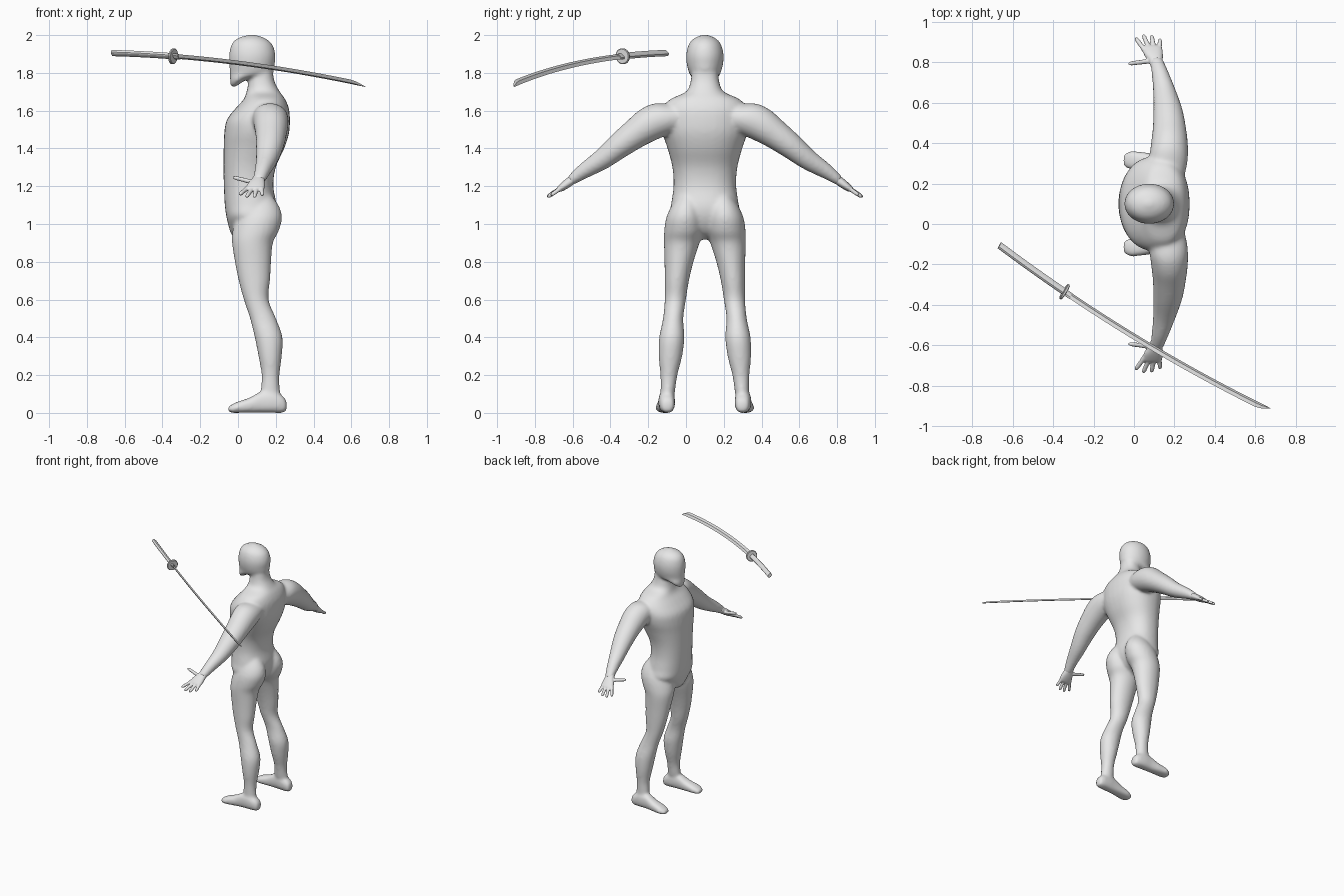
import bpy, bmesh, math
from mathutils import Vector

X, Y, Z = Vector((1, 0, 0)), Vector((0, 1, 0)), Vector((0, 0, 1))
YC = 0.1  # the figure's plane of symmetry

grey = bpy.data.materials.new("light grey")
grey.diffuse_color = (0.8, 0.8, 0.8, 1)


def spline(rows, sub):
    """Catmull-Rom rows between the given (cx, cy, cz, ru, rv) rows."""
    out = []
    for i in range(len(rows) - 1):
        a, b, c, d = (rows[max(i - 1, 0)], rows[i], rows[i + 1],
                      rows[min(i + 2, len(rows) - 1)])
        for k in range(sub):
            t = k / sub
            out.append([0.5 * (2 * q + (r - p) * t + (2 * p - 5 * q + 4 * r - s) * t * t
                               + (3 * q - p - 3 * r + s) * t ** 3)
                        for p, q, r, s in zip(a, b, c, d)])
    return out + [rows[-1]]


def loft(bm, rows, u, v, side=1, n=24, power=2.0, sub=4):
    """Closed tube of superellipse rings; side=-1 mirrors it in y."""
    rings = []
    for cx, cy, cz, ru, rv in spline(rows, sub):
        ring = []
        for i in range(n):
            a = 2 * math.pi * i / n
            c, s = math.cos(a), math.sin(a)
            pu = math.copysign(abs(c) ** (2 / power), c) * max(ru, 0.001)
            pv = math.copysign(abs(s) ** (2 / power), s) * max(rv, 0.001)
            p = Vector((cx, cy, cz)) + u * pu + v * pv
            p.y *= side
            ring.append(bm.verts.new(p))
        rings.append(ring)
    for r0, r1 in zip(rings, rings[1:]):
        for i in range(n):
            j = (i + 1) % n
            bm.faces.new((r0[i], r0[j], r1[j], r1[i]))
    bm.faces.new(rings[0][::-1])
    bm.faces.new(rings[-1])


def finish(name, bm, offset=0.0, voxel=None, smooth=0):
    bmesh.ops.recalc_face_normals(bm, faces=bm.faces)
    me = bpy.data.meshes.new(name)
    bm.to_mesh(me)
    bm.free()
    me.materials.append(grey)
    ob = bpy.data.objects.new(name, me)
    ob.location.y = offset
    bpy.context.collection.objects.link(ob)
    if voxel:  # fuse the overlapping parts into one skin
        m = ob.modifiers.new("fuse", 'REMESH')
        m.mode, m.voxel_size, m.use_smooth_shade = 'VOXEL', voxel, True
        m = ob.modifiers.new("soften", 'SMOOTH')
        m.factor, m.iterations = 0.5, smooth
    return ob


def level(z, x0, x1, y0, y1):
    """Horizontal section from its x and y extents."""
    return ((x0 + x1) / 2, (y0 + y1) / 2, z, (x1 - x0) / 2, (y1 - y0) / 2)


body = bmesh.new()

# torso and neck: height, front, back, half width
torso = [(0.92, -0.015, 0.10, 0.03), (0.95, -0.038, 0.15, 0.08), (0.99, -0.05, 0.18, 0.14),
         (1.04, -0.062, 0.20, 0.19), (1.10, -0.07, 0.205, 0.18), (1.20, -0.075, 0.187, 0.166),
         (1.30, -0.077, 0.20, 0.172), (1.40, -0.076, 0.245, 0.198), (1.48, -0.073, 0.27, 0.225),
         (1.55, -0.06, 0.275, 0.235), (1.61, -0.015, 0.27, 0.225), (1.66, 0.03, 0.25, 0.185),
         (1.70, 0.045, 0.222, 0.10), (1.75, 0.055, 0.195, 0.077), (1.80, 0.06, 0.185, 0.07),
         (1.88, 0.07, 0.17, 0.06)]
loft(body, [level(z, a, b, -w, w) for z, a, b, w in torso], X, Y, n=32, power=2.25)

# head with a jaw that drops to the chin
head = [(1.725, -0.039, -0.015, 0.02), (1.745, -0.041, 0.015, 0.048), (1.77, -0.042, 0.06, 0.07),
        (1.80, -0.043, 0.178, 0.084), (1.85, -0.047, 0.195, 0.097), (1.90, -0.047, 0.198, 0.099),
        (1.95, -0.035, 0.182, 0.086), (1.98, -0.008, 0.15, 0.062), (1.995, 0.03, 0.115, 0.032),
        (2.002, 0.06, 0.085, 0.01)]
loft(body, [level(z, a, b, -w, w) for z, a, b, w in head], X, Y, n=32)

# leg: height, front, back, inner and outer side
leg = [(0.07, 0.125, 0.225, 0.165, 0.235), (0.12, 0.12, 0.222, 0.157, 0.235),
       (0.20, 0.125, 0.22, 0.145, 0.236), (0.30, 0.108, 0.232, 0.12, 0.245),
       (0.40, 0.088, 0.236, 0.108, 0.242), (0.50, 0.063, 0.202, 0.114, 0.222),
       (0.60, 0.03, 0.162, 0.10, 0.213), (0.70, 0.003, 0.17, 0.084, 0.213),
       (0.80, -0.017, 0.176, 0.06, 0.214), (0.90, -0.032, 0.185, 0.028, 0.217),
       (0.96, -0.03, 0.215, 0.008, 0.216), (1.03, -0.01, 0.233, 0.008, 0.206),
       (1.09, 0.02, 0.22, 0.02, 0.18), (1.15, 0.06, 0.18, 0.04, 0.14)]

# foot, heel to toe
foot = [(0.258, 0.198, 0.035, 0.026, 0.026), (0.235, 0.199, 0.046, 0.038, 0.046),
        (0.18, 0.202, 0.058, 0.044, 0.058), (0.12, 0.204, 0.056, 0.042, 0.056),
        (0.06, 0.209, 0.040, 0.044, 0.040), (0.0, 0.214, 0.030, 0.047, 0.030),
        (-0.03, 0.215, 0.023, 0.042, 0.023), (-0.052, 0.213, 0.019, 0.026, 0.014)]

# arm, shoulder to wrist
arm = [(0.165, 0.12, 1.575, 0.08, 0.07), (0.17, 0.21, 1.562, 0.095, 0.095),
       (0.175, 0.29, 1.53, 0.092, 0.093), (0.175, 0.37, 1.477, 0.083, 0.08),
       (0.168, 0.46, 1.41, 0.073, 0.068), (0.152, 0.55, 1.338, 0.058, 0.055),
       (0.128, 0.65, 1.274, 0.042, 0.040), (0.109, 0.715, 1.226, 0.034, 0.026)]
across_arm = Vector((0, 0.58, 0.81))

for side in (1, -1):
    loft(body, [level(*r) for r in leg], X, Y, side)
    loft(body, foot, Y, Z, side, power=2.5)
    loft(body, arm, X, across_arm, side)
finish("body", body, YC, 0.01, 10)

# hands: palm, four fingers and thumb
palm = [(0.114, 0.675, 1.253, 0.030, 0.024), (0.107, 0.705, 1.232, 0.035, 0.024),
        (0.097, 0.735, 1.210, 0.046, 0.023), (0.091, 0.765, 1.188, 0.049, 0.018),
        (0.089, 0.777, 1.180, 0.044, 0.012)]
fingers = [((0.055, 0.755, 1.195), (0.008, 0.820, 1.155)),
           ((0.078, 0.760, 1.192), (0.045, 0.836, 1.143)),
           ((0.101, 0.760, 1.192), (0.086, 0.833, 1.142)),
           ((0.125, 0.755, 1.195), (0.129, 0.815, 1.152)),
           ((0.075, 0.705, 1.222), (-0.028, 0.692, 1.248))]
for side, name in ((1, "right_hand"), (-1, "left_hand")):
    hand = bmesh.new()
    loft(hand, palm, X, across_arm, side, power=2.3)
    for root, tip in fingers:
        p, q = Vector(root), Vector(tip)
        d = (q - p).normalized()
        u = d.cross(across_arm).normalized()
        rows = [(*p.lerp(q, t), r, r) for t, r in
                ((0, 0.013), (0.4, 0.0115), (0.85, 0.0105), (1, 0.005))]
        loft(hand, rows, u, u.cross(d), side, n=12)
    finish(name, hand, YC, 0.005, 2)

# curved sword: axis, flat-side normal and cutting-edge direction
start, end = Vector((-0.665, -0.105, 1.905)), Vector((0.668, -0.922, 1.738))
axis = (end - start).normalized()
normal = Vector((0.42, 0.53, 0.74))
normal = (normal - axis * normal.dot(axis)).normalized()
edge = axis.cross(normal)


def sword_row(t, ru, rv, shift=0.0):
    c = start.lerp(end, t) + edge * (0.05 * 4 * t * (1 - t) + shift)
    return (*c, ru, rv)


def sword_part(name, rows, n, sub, power=2.0):
    bm = bmesh.new()
    loft(bm, [sword_row(*r) for r in rows], edge, normal, n=n, sub=sub, power=power)
    return finish(name, bm)


sword_part("sword_handle", [(0.25 * i / 6, 0.018, 0.012) for i in range(7)], 12, 1, 3.0)
sword_part("sword_guard", [(0.246, 0.038, 0.038), (0.248, 0.042, 0.042),
                           (0.253, 0.042, 0.042), (0.255, 0.038, 0.038)], 28, 1)
sword_part("sword_collar", [(0.25, 0.021, 0.010), (0.275, 0.021, 0.010)], 8, 1)
blade = [(0.25 + 0.7 * i / 14, 0.019, 0.007) for i in range(15)]
blade += [(0.97, 0.016, 0.006, -0.003), (0.985, 0.010, 0.005, -0.009),
          (1.0, 0.002, 0.001, -0.016)]
sword_part("sword_blade", blade, 4, 1)
